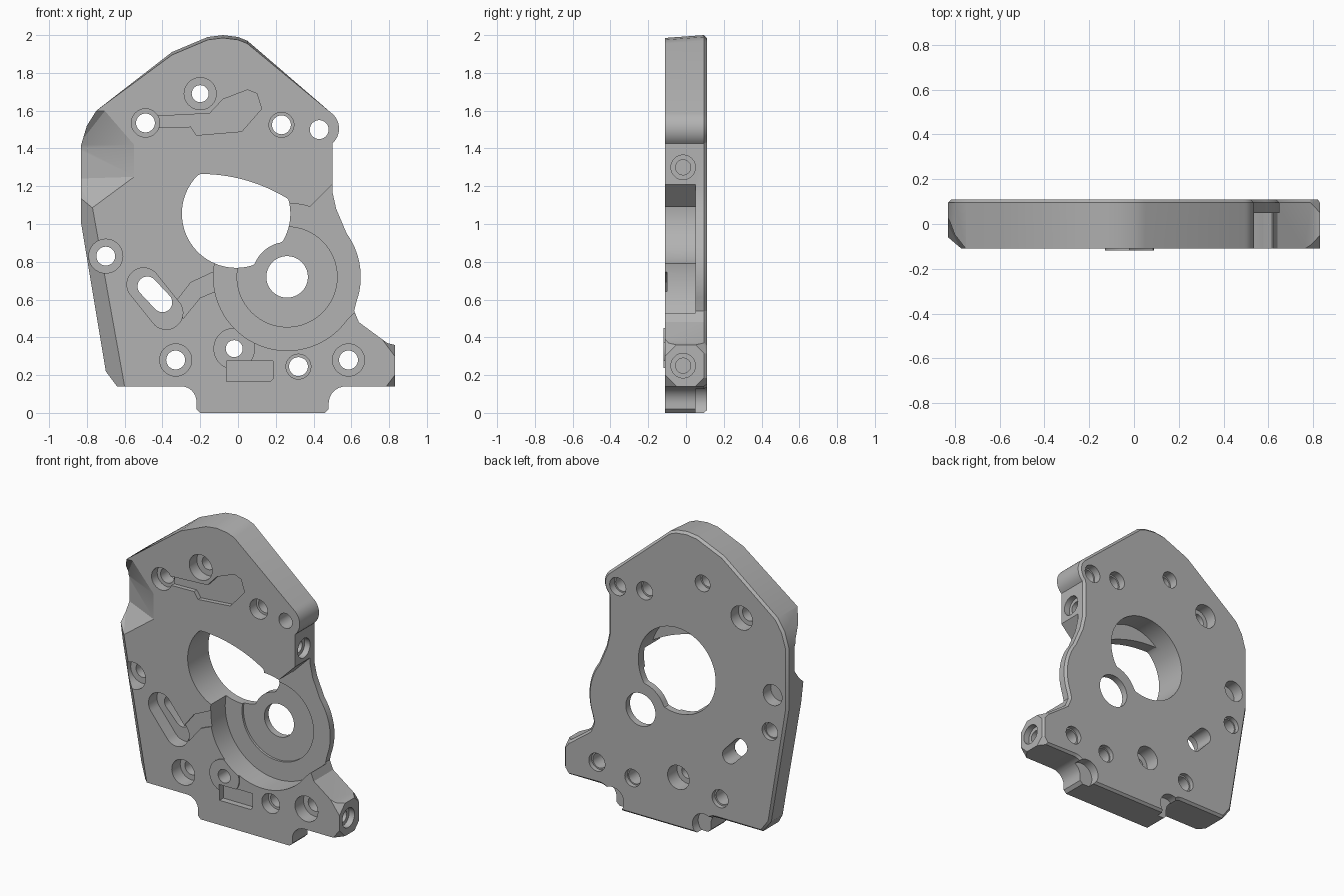
import bpy, bmesh, math
from mathutils import Vector

if "Cube" in bpy.data.objects:
    bpy.data.objects.remove(bpy.data.objects["Cube"], do_unlink=True)

grey = bpy.data.materials.new("cast_metal_grey")
grey.use_nodes = True
COLOUR = (0.45, 0.45, 0.45, 1)
grey.diffuse_color = COLOUR
grey.node_tree.nodes["Principled BSDF"].inputs["Base Color"].default_value = COLOUR

FRONT, BACK = -0.11, 0.11
OUT_F, OUT_B = -0.2, 0.2


def finish(bm, name):
    bmesh.ops.recalc_face_normals(bm, faces=bm.faces)
    mesh = bpy.data.meshes.new(name)
    bm.to_mesh(mesh)
    bm.free()
    mesh.materials.append(grey)
    ob = bpy.data.objects.new(name, mesh)
    bpy.context.collection.objects.link(ob)
    return ob


def arc(cx, cz, r, a0=0, a1=360, n=48):
    """Points on an arc in the xz plane; a full circle leaves out the repeat."""
    last = n if abs(a1 - a0) == 360 else n - 1
    angles = [math.radians(a0 + (a1 - a0) * i / last) for i in range(n)]
    return [(cx + r * math.cos(a), cz + r * math.sin(a)) for a in angles]


def prism(name, pts, y0, y1, chamfer=0):
    """Outline in xz pushed from y0 to y1, with an optional rear chamfer."""
    bm = bmesh.new()
    face = bm.faces.new([bm.verts.new((x, y0, z)) for x, z in pts])
    ext = bmesh.ops.extrude_face_region(bm, geom=[face])["geom"]
    for v in ext:
        if isinstance(v, bmesh.types.BMVert):
            v.co.y = y1 - chamfer
    bmesh.ops.recalc_face_normals(bm, faces=bm.faces)
    if chamfer:
        cap = [f for f in ext if isinstance(f, bmesh.types.BMFace)]
        bmesh.ops.inset_individual(bm, faces=cap, thickness=chamfer, depth=chamfer)
    return finish(bm, name)


def hull(name, pts):
    bm = bmesh.new()
    verts = [bm.verts.new(p) for p in pts]
    res = bmesh.ops.convex_hull(bm, input=verts)
    bmesh.ops.delete(bm, geom=list(set(res["geom_interior"] + res["geom_unused"])), context="VERTS")
    return finish(bm, name)


def combine(tool, op="DIFFERENCE"):
    """Apply a boolean to the housing and drop the tool."""
    mod = housing.modifiers.new("shape", "BOOLEAN")
    mod.operation, mod.object, mod.solver = op, tool, "EXACT"
    bpy.context.view_layer.objects.active = housing
    bpy.ops.object.modifier_apply(modifier=mod.name)
    bpy.data.objects.remove(tool, do_unlink=True)


def cut(pts, y0, y1):
    combine(prism("cutter", pts, y0, y1))


def stadium(a, b, r):
    """Rounded slot outline around the line a-b."""
    t = math.degrees(math.atan2(b[1] - a[1], b[0] - a[0]))
    return arc(*b, r, t - 90, t + 90, 20) + arc(*a, r, t + 90, t + 270, 20)


# Plate outline, clockwise from the lower left
outline = [(-0.64, 0.14), (-0.70, 0.22), (-0.83, 1.0), (-0.83, 1.42), (-0.80, 1.52),
           (-0.75, 1.60), (-0.35, 1.91), (-0.16, 1.99), (-0.08, 2.0), (0.0, 1.99), (0.05, 1.97)]
outline += arc(0.43, 1.505, 0.105, 55, -48, 14) + [(0.50, 1.41), (0.50, 1.17), (0.52, 1.08)]
outline += arc(0.26, 0.72, 0.39, 36, -20, 14) + [(0.615, 0.54), (0.64, 0.48), (0.79, 0.37),
                                                (0.83, 0.36), (0.83, 0.14)]
outline += arc(0.57, 0.05, 0.09, 90, 180, 9) + [(0.48, 0.02), (0.46, 0.0), (-0.20, 0.0), (-0.22, 0.02)]
outline += arc(-0.30, 0.06, 0.08, 0, 90, 9)
housing = prism("gear_housing_plate", outline, FRONT, BACK, chamfer=0.015)
for v in housing.data.vertices:
    if v.co.y < FRONT + 0.01 and v.co.z > 1.9:
        v.co.z -= 0.015

# Raised pad around the lower hole
combine(prism("raised_pad", arc(-0.02, 0.34, 0.11), FRONT - 0.008, 0), "UNION")

# Chamfer along the front of the left-hand edge
wedge = []
for x, z in ((-0.575, 0.0), (-0.78, 1.14)):
    wedge += [(x + 0.08, -0.19, z), (x - 0.24, 0.13, z), (x - 0.24, -0.19, z)]
combine(hull("edge_wedge", wedge))

# Faceted hollow in the upper edge
combine(hull("hollow", [(-0.54, -0.115, 1.25), (-0.54, -0.115, 1.42), (-0.70, -0.115, 1.605),
                        (-0.77, -0.115, 1.08), (-0.86, 0.05, 1.24), (-0.86, 0.05, 1.40),
                        (-0.9, -0.115, 1.08), (-0.9, -0.115, 1.605), (-0.6, -0.2, 1.3)]))

# Round gear pocket, open to the side, with a shallow bearing seat
FLOOR = 0.05
cut(arc(0.26, 0.72, 0.39, n=80), OUT_F, FLOOR)
cut([(0.36, 1.07), (0.50, 1.21), (0.75, 1.21), (0.75, 0.53), (0.615, 0.53), (0.50, 0.42), (0.3, 0.7)],
    OUT_F, FLOOR)
cut(arc(0.26, 0.72, 0.265, n=64), 0, FLOOR + 0.015)
cut(arc(0.26, 0.72, 0.11), OUT_F, OUT_B)

# Large bore: rear part bitten by the bearing seat, front part under a curved lip
bore, front_bore = [], []
for x, z in arc(-0.01, 1.055, 0.287, n=96):
    d = Vector((x - 0.26, z - 0.72))
    if d.length < 0.185:
        d = d.normalized() * 0.185
    x, z = 0.26 + d.x, 0.72 + d.y
    bore.append((x, z))
    front_bore.append((x, min(z, 0.381 + math.sqrt(0.884 ** 2 - (x + 0.2) ** 2))))
cut(bore, -0.03, OUT_B)
cut(front_bore, OUT_F, 0)

# Bolt holes: x, z, radius, front counterbore radius and depth, rear radius and depth
holes = [(-0.20, 1.69, 0.045, 0.085, 0.08, 0.055, 0.06),
         (-0.49, 1.535, 0.05, 0.075, 0.06, 0.08, 0.08),
         (0.23, 1.525, 0.05, 0.066, 0.07, 0.06, 0.05),
         (0.43, 1.50, 0.05, 0, 0, 0.06, 0.05),
         (-0.70, 0.83, 0.05, 0.09, 0.10, 0.058, 0.03),
         (-0.33, 0.28, 0.05, 0.085, 0.09, 0.06, 0.03),
         (-0.02, 0.34, 0.045, 0, 0, 0.08, 0.10),
         (0.32, 0.245, 0.05, 0.066, 0.07, 0.058, 0.03),
         (0.585, 0.28, 0.05, 0.085, 0.09, 0.06, 0.03)]
for x, z, r, fr, fd, br, bd in holes:
    cut(arc(x, z, r, n=32), OUT_F, OUT_B)
    if fr:
        cut(arc(x, z, fr, n=32), OUT_F, FRONT + fd)
    cut(arc(x, z, br, n=32), BACK - bd, OUT_B)
cut(arc(-0.72, 1.08, 0.07, n=32), 0.03, OUT_B)

# Slanted slot with its recess, and a shallow channel to the pocket
cut(stadium((-0.48, 0.67), (-0.40, 0.585), 0.052), OUT_F, OUT_B)
cut(stadium((-0.50, 0.68), (-0.38, 0.53), 0.088), OUT_F, FRONT + 0.09)
cut([(-0.32, 0.60), (-0.25, 0.69), (-0.10, 0.76), (-0.08, 0.66), (-0.20, 0.61), (-0.29, 0.50)],
    OUT_F, FRONT + 0.01)

# Oil channel and small rectangular recess in the front face
cut([(-0.48, 1.51), (-0.45, 1.57), (-0.15, 1.585), (-0.08, 1.66), (0.05, 1.71), (0.10, 1.69),
     (0.125, 1.61), (0.02, 1.49), (-0.22, 1.47), (-0.25, 1.515)], OUT_F, FRONT + 0.03)
cut([(-0.06, 0.165), (0.17, 0.165), (0.185, 0.18), (0.185, 0.275), (-0.06, 0.275)], OUT_F, FRONT + 0.04)

# Rounded reliefs at the rear of the foot corners
for x in (-0.21, 0.47):
    cut(arc(x, 0.06, 0.085, n=32), 0.05, OUT_B)

# Bevelled corners at the end of the side arm
for sy in (-1, 1):
    for sz in (-1, 1):
        corner = [(-1, -1, -1), (3, -1, -1), (-1, 3, -1), (-1, -1, 3)]
        combine(hull("corner_cutter", [(0.83 - 0.045 * a, sy * (0.11 - 0.06 * b), 0.25 + sz * (0.11 - 0.06 * c))
                                       for a, b, c in corner]))

# Threaded-port holes bored in from the side, each with a wider mouth
for face_x, z in ((0.83, 0.25), (0.50, 1.30)):
    for r, depth in ((0.065, 0.04), (0.04, 0.13)):
        ring = arc(-0.015, z, r, n=32)
        combine(hull("side_bore", [(x, y, h) for x in (face_x - depth, face_x + 0.1) for y, h in ring]))

# One colour throughout, smooth bores with crisp edges
housing.data.materials.clear()
housing.data.materials.append(grey)
for p in housing.data.polygons:
    p.material_index = 0
bpy.ops.object.select_all(action="DESELECT")
housing.select_set(True)
bpy.context.view_layer.objects.active = housing
bpy.ops.object.shade_smooth_by_angle(angle=math.radians(25))
